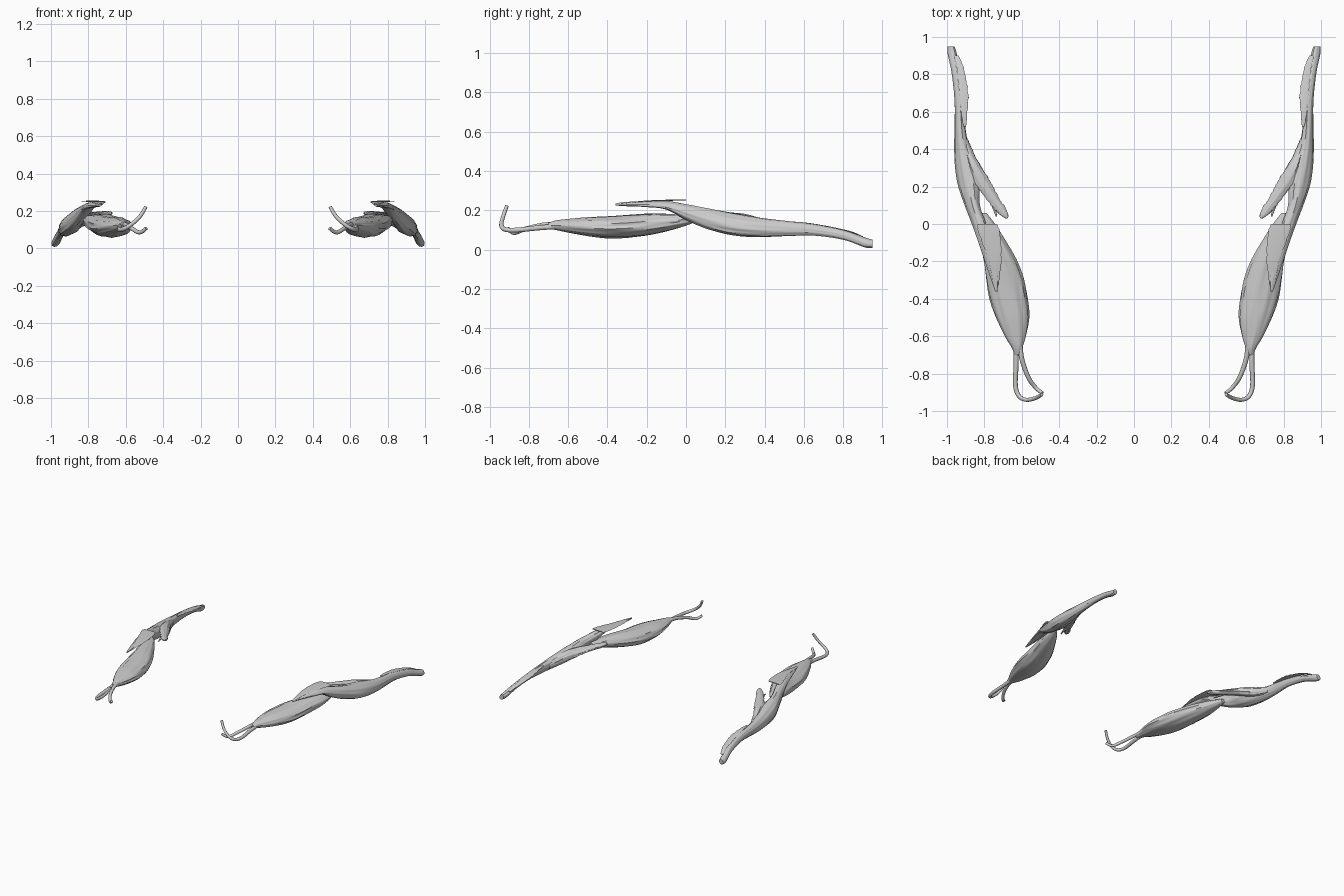
import bpy, bmesh, math, random
from mathutils import Vector

random.seed(4)
SIDES = 40


def spline(stations, steps):
    """Catmull-Rom interpolation through the stations."""
    out, n = [], len(stations)
    for i in range(n - 1):
        p = [stations[min(max(i + k, 0), n - 1)] for k in (-1, 0, 1, 2)]
        for s in range(steps):
            t = s / steps
            out.append([0.5 * (2 * b + (c - a) * t + (2 * a - 5 * b + 4 * c - d) * t * t
                               + (3 * b - a - 3 * c + d) * t ** 3) for a, b, c, d in zip(*p)])
    return out + [list(stations[-1])]


def finish(obj):
    bpy.context.view_layer.objects.active = obj
    obj.select_set(True)
    bpy.ops.object.shade_smooth_by_angle(angle=math.radians(50))
    obj.select_set(False)


def loft(name, stations, groove=0.05, shear=0.0, ragged=0.0, steps=8):
    """Skin elliptical rings (y, x, z, half width, half height), both sides mirrored."""
    bm_ = bmesh.new()
    rings = []
    for y, x, z, a, b in spline(stations, steps):
        a, b = max(a, 0.003), max(b, 0.002)
        left, right = (1 + random.uniform(-ragged, ragged) for _ in range(2))
        ring = []
        for k in range(SIDES):
            t = 2 * math.pi * k / SIDES
            # long wandering fibre grooves
            r = 1 + groove * (math.sin(9 * t + 7 * y) * 0.6 + math.sin(14 * t - 11 * y) * 0.5)
            dx = a * r * math.cos(t) * (right if math.cos(t) > 0 else left)
            ring.append(bm_.verts.new((x + dx, y, z + b * r * math.sin(t) - shear * dx)))
        rings.append(ring)
    for r0, r1 in zip(rings, rings[1:]):
        for k in range(SIDES):
            j = (k + 1) % SIDES
            bm_.faces.new((r0[k], r0[j], r1[j], r1[k]))
    bm_.faces.new(rings[0])
    bm_.faces.new(rings[-1][::-1])
    bmesh.ops.recalc_face_normals(bm_, faces=bm_.faces)
    me = bpy.data.meshes.new(name)
    bm_.to_mesh(me)
    bm_.free()
    obj = bpy.data.objects.new(name, me)
    bpy.context.collection.objects.link(obj)
    m = obj.modifiers.new("mirror", 'MIRROR')
    m.use_clip = False
    m.use_mirror_merge = False
    finish(obj)
    return obj


def cord(name, points, radius):
    """Round tendon along a smooth path, one per side."""
    for side, label in ((1, "right"), (-1, "left")):
        cu = bpy.data.curves.new(name, 'CURVE')
        cu.dimensions = '3D'
        cu.bevel_depth = radius
        cu.bevel_resolution = 3
        cu.use_fill_caps = True
        path = spline(points, 6)
        sp = cu.splines.new('POLY')
        sp.points.add(len(path) - 1)
        for i, (x, y, z) in enumerate(path):
            sp.points[i].co = (side * x, y, z, 1)
            sp.points[i].radius = 1.25 - 0.45 * i / len(path)
        obj = bpy.data.objects.new(f"{name}_{label}", cu)
        bpy.context.collection.objects.link(obj)


# rear belly: tendon at the back, swelling, then arching over the front belly
loft("rear_belly", [
    (.95, .978, .030, .018, .020), (.91, .972, .037, .024, .024),
    (.80, .953, .075, .021, .024), (.65, .937, .100, .022, .028),
    (.50, .930, .107, .030, .038), (.40, .920, .112, .040, .045),
    (.30, .903, .122, .052, .052), (.20, .883, .137, .056, .054),
    (.10, .864, .160, .040, .050), (.00, .828, .192, .038, .038),
    (-.10, .795, .226, .036, .020), (-.20, .768, .232, .030, .013),
    (-.30, .745, .232, .018, .010), (-.36, .737, .230, .006, .005)], shear=0.25)

# inner branch of the rear belly, ending in a torn tip
loft("inner_branch", [
    (.46, .910, .110, .018, .025), (.38, .885, .125, .028, .034),
    (.30, .855, .146, .042, .036), (.22, .812, .163, .047, .026),
    (.15, .765, .174, .036, .020), (.09, .722, .182, .032, .016),
    (.05, .694, .188, .022, .011), (.03, .682, .190, .006, .005)],
    groove=0.07, ragged=0.08)

# small torn strand beside the inner branch
loft("torn_strand", [
    (.22, .780, .165, .012, .010), (.12, .757, .168, .012, .008),
    (.04, .735, .165, .004, .004)])

# front belly
loft("front_belly", [
    (.06, .808, .160, .018, .014), (.00, .785, .150, .042, .028),
    (-.10, .752, .138, .070, .044), (-.20, .715, .127, .088, .054),
    (-.30, .688, .118, .099, .057), (-.40, .670, .115, .100, .055),
    (-.50, .650, .118, .087, .047), (-.60, .634, .121, .055, .034),
    (-.66, .624, .124, .029, .024), (-.70, .620, .122, .018, .014)])

# thin flat sheets: one over the crossing, one along the rear tendon
loft("crossing_sheet", [
    (.00, .785, .252, .052, .003), (-.06, .770, .252, .056, .003),
    (-.20, .744, .247, .033, .003), (-.33, .738, .234, .014, .003)],
    groove=0.02, ragged=0.05)
loft("rear_tendon_sheet", [
    (.90, .950, .065, .012, .003), (.84, .930, .090, .018, .003),
    (.72, .913, .117, .024, .003), (.60, .908, .136, .018, .003),
    (.52, .905, .140, .006, .003)], groove=0.02, ragged=0.18)

# two front tendons, the outer one hooks inward and upward
cord("outer_front_tendon", [
    (.632, -.62, .120), (.630, -.74, .112), (.634, -.86, .100), (.615, -.92, .103),
    (.575, -.94, .125), (.525, -.93, .170), (.493, -.912, .222)], .0115)
cord("inner_front_tendon", [
    (.612, -.62, .130), (.600, -.72, .126), (.565, -.82, .105),
    (.525, -.875, .085), (.490, -.905, .108)], .0115)
